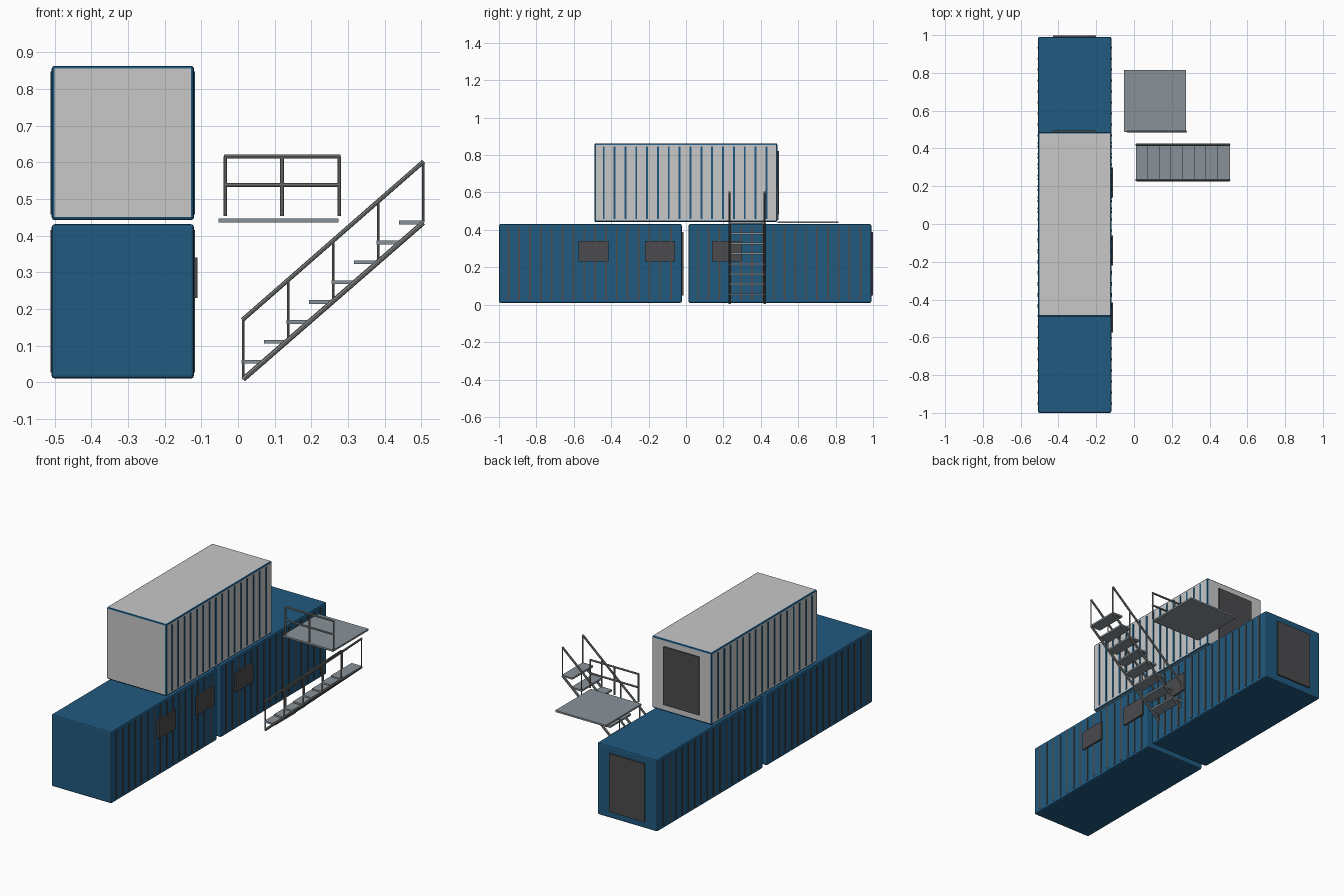
import bpy
from mathutils import Vector

if "Cube" in bpy.data.objects:
    bpy.data.objects.remove(bpy.data.objects["Cube"])


def material(name, r, g, b):
    m = bpy.data.materials.new(name)
    m.use_nodes = True
    m.diffuse_color = (r, g, b, 1)
    m.node_tree.nodes["Principled BSDF"].inputs["Base Color"].default_value = (r, g, b, 1)
    return m


BLUE = material("container blue", 0.015, 0.102, 0.216)
WHITE = material("container white", 0.58, 0.58, 0.58)
DARK = material("dark grey", 0.07, 0.07, 0.075)
STEEL = material("tread steel", 0.25, 0.29, 0.32)
RAIL = material("rail grey", 0.22, 0.23, 0.23)


def box(name, lo, hi, mat, bevel=0):
    """Box between two corners, optionally with chamfered edges."""
    lo, hi = Vector(lo), Vector(hi)
    bpy.ops.mesh.primitive_cube_add(size=1, location=(lo + hi) / 2)
    ob = bpy.context.object
    ob.name = name
    ob.scale = hi - lo
    bpy.ops.object.transform_apply(location=False, rotation=False, scale=True)
    ob.data.materials.append(mat)
    if bevel:
        mod = ob.modifiers.new("rounded edges", "BEVEL")
        mod.width = bevel
        mod.segments = 2
        bpy.ops.object.modifier_apply(modifier=mod.name)
    return ob


def tube(name, a, b, radius, mat=RAIL, sides=8):
    """Straight bar between two points."""
    a, b = Vector(a), Vector(b)
    bpy.ops.mesh.primitive_cylinder_add(vertices=sides, radius=radius, depth=(b - a).length,
                                        location=(a + b) / 2)
    ob = bpy.context.object
    ob.name = name
    ob.rotation_euler = (b - a).to_track_quat("Z", "Y").to_euler()
    ob.data.materials.append(mat)
    bpy.ops.object.shade_smooth_by_angle()
    return ob


X0, X1 = -0.508, -0.12
LENGTH, HEIGHT = 0.978, 0.421


def container(name, y, z, panel, rib_mat):
    """Container with blue edges, flat panels, side ribs and a rear door."""
    body = box(name, (X0, y, z), (X1, y + LENGTH, z + HEIGHT), BLUE, 0.008)
    body.data.materials.append(panel)
    for f in body.data.polygons:
        f.material_index = int(max(abs(c) for c in f.normal) > 0.999)
    for i in range(16):
        ry = y + 0.05 + i * 0.058
        for side, x in (("right", X0), ("left", X1)):
            box(f"{name}_{side}_rib", (x - 0.003, ry - 0.005, z + 0.016),
                (x + 0.003, ry + 0.005, z + HEIGHT - 0.016), rib_mat)
    end = y + LENGTH
    box(f"{name}_door", (-0.43, end - 0.005, z + 0.04), (-0.2, end + 0.008, z + 0.38), DARK)


container("front_container", -1, 0.01, BLUE, DARK)
container("rear_container", 0.013, 0.01, BLUE, DARK)
container("upper_container", -0.49, 0.442, WHITE, BLUE)

# Windows on the stair side
for y in (-0.495, -0.14, 0.22):
    box("window", (X1 - 0.005, y - 0.08, 0.23), (-0.11, y + 0.08, 0.34), DARK)

# Landing with its railing
box("landing", (-0.053, 0.488, 0.436), (0.274, 0.816, 0.446), STEEL)
for x in (-0.035, 0.12, 0.276):
    tube("landing_post", (x, 0.49, 0.453), (x, 0.49, 0.615), 0.005)
for z in (0.538, 0.616):
    tube("landing_rail", (-0.038, 0.49, z), (0.279, 0.49, z), 0.0055)

# Staircase: stringers, handrails and posts on both sides
for y in (0.233, 0.42):
    tube("stringer", (0.014, y, 0.008), (0.505, y, 0.435), 0.007, sides=8)
    tube("handrail", (0.012, y, 0.17), (0.506, y, 0.602), 0.006)
    for i in range(5):
        x = 0.014 + i * 0.1228
        z = 0.008 + i * 0.1068
        tube("stair_post", (x, y, z), (x, y, z + 0.164), 0.0035)

# Treads
for i in range(8):
    x, z = 0.01 + i * 0.0613, 0.056 + i * 0.0542
    box("tread", (x, 0.23, z - 0.005), (x + 0.068, 0.423, z + 0.005), STEEL)
